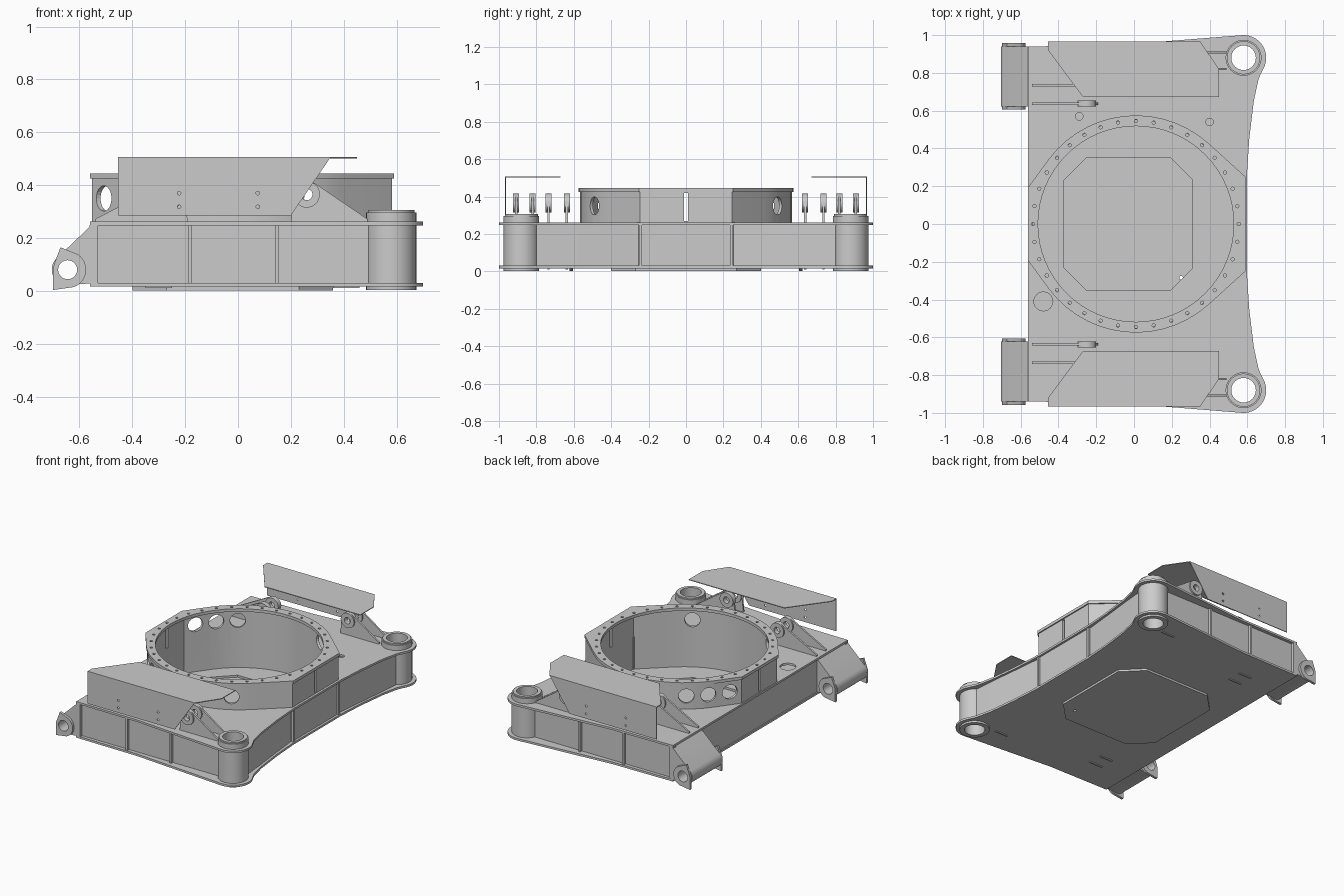
import bpy, bmesh, math
from mathutils import Matrix

if "Cube" in bpy.data.objects:
    bpy.data.objects.remove(bpy.data.objects["Cube"])


def circle(cx, cy, r, n=32):
    return [(cx + r * math.cos(2 * math.pi * i / n), cy + r * math.sin(2 * math.pi * i / n)) for i in range(n)]


def arc(cx, cy, r, a0, a1, n=10):
    return [(cx + r * math.cos(math.radians(a0 + (a1 - a0) * i / n)),
             cy + r * math.sin(math.radians(a0 + (a1 - a0) * i / n))) for i in range(n + 1)]


def rect(x0, x1, y0, y1):
    return [(x0, y0), (x1, y0), (x1, y1), (x0, y1)]


def chamfered(x0, x1, y, c):
    return [(x0 + c, -y), (x1 - c, -y), (x1, -y + c), (x1, y - c),
            (x1 - c, y), (x0 + c, y), (x0, y - c), (x0, -y + c)]


def plate(name, outlines, lo, hi, upright=False):
    """Extrude outlines (first is outer, rest are holes) along z, or along y if upright."""
    lo, hi = min(lo, hi), max(lo, hi)
    cu = bpy.data.curves.new(name, 'CURVE')
    cu.dimensions, cu.fill_mode, cu.extrude = '2D', 'BOTH', (hi - lo) / 2
    for pts in outlines:
        sp = cu.splines.new('POLY')
        sp.points.add(len(pts) - 1)
        for p, (u, v) in zip(sp.points, pts):
            p.co = (u, v, 0, 1)
        sp.use_cyclic_u = True
    ob = bpy.data.objects.new(name, cu)
    bpy.context.collection.objects.link(ob)
    bpy.ops.object.select_all(action='DESELECT')
    ob.select_set(True)
    bpy.context.view_layer.objects.active = ob
    bpy.ops.object.convert(target='MESH')
    ob = bpy.context.object
    mid = (lo + hi) / 2
    if upright:
        mat = Matrix.Translation((0, mid, 0)) @ Matrix.Rotation(math.pi / 2, 4, 'X')
    else:
        mat = Matrix.Translation((0, 0, mid))
    bm = bmesh.new()
    bm.from_mesh(ob.data)
    bmesh.ops.transform(bm, matrix=mat, verts=bm.verts)
    bmesh.ops.remove_doubles(bm, verts=bm.verts, dist=1e-5)
    bmesh.ops.recalc_face_normals(bm, faces=bm.faces)
    bm.to_mesh(ob.data)
    bm.free()
    bpy.ops.object.shade_smooth_by_angle(angle=math.radians(25))
    return ob


def housing(o):
    """Round housing outline with four corners, inset by o."""
    r, half = 0.575 - o, []
    for x, y, sgn in ((0.59 - o, 0.25 - 0.4 * o, 1), (-0.56 + o, 0.195 - 0.4 * o, -1)):
        dx = x - 0.01
        tangent = math.atan2(y, dx) + sgn * math.acos(r / math.hypot(dx, y))
        half.append(((x, y), math.degrees(tangent)))
    (pr, a0), (pl, a1) = half
    up = [pr] + arc(0.01, 0, r, a0, a1, 14) + [pl]
    return up + [(x, -y) for x, y in reversed(up)]


# deck and floor plates with concave front edge and rounded corners
edge = [(0.597, 0.25), (0.61, 0.45), (0.634, 0.65), (0.66, 0.77)]
edge += arc(0.58, 0.88, 0.12, -30, 93, 14) + [(0.2, 0.97), (-0.1, 0.945), (-0.56, 0.94)]
outline = edge + [(x, -y) for x, y in reversed(edge)]
posts = [circle(0.58, s * 0.88, 0.09) for s in (1, -1)]
deck_holes = [circle(-0.29, 0.57, 0.02, 16), circle(0.40, 0.54, 0.02, 16), circle(-0.48, -0.41, 0.05, 24)]
plate("deck_plate", [outline, housing(0.024)] + posts + deck_holes, 0.248, 0.262)
plate("floor_plate", [outline, chamfered(-0.37, 0.31, 0.353, 0.12)] + posts, 0.016, 0.03)
plate("belly_cover", [chamfered(-0.40, 0.36, 0.40, 0.13), circle(0.25, -0.285, 0.01, 12)], 0.002, 0.016)

# turntable housing wall, pierced by round ports and two slits
wall = plate("housing_wall", [housing(0.008), housing(0.025)], 0.03, 0.427)
bm = bmesh.new()
for s in (1, -1):
    for az in (154, 140, 126, 60):
        m = (Matrix.Translation((0.01, 0, 0.35)) @ Matrix.Rotation(math.radians(s * az), 4, 'Z')
             @ Matrix.Translation((0.58, 0, 0)) @ Matrix.Rotation(math.pi / 2, 4, 'Y'))
        bmesh.ops.create_cone(bm, cap_ends=True, segments=24, radius1=0.048, radius2=0.048, depth=0.14, matrix=m)
bmesh.ops.create_cube(bm, size=1, matrix=Matrix.Translation((0, 0, 0.345)) @ Matrix.Diagonal((1.6, 0.02, 0.15, 1)))
me = bpy.data.meshes.new("port_cutter")
bm.to_mesh(me)
bm.free()
cutter = bpy.data.objects.new("port_cutter", me)
cutter.hide_render = True
bpy.context.collection.objects.link(cutter)
mod = wall.modifiers.new("ports", 'BOOLEAN')
mod.object, mod.operation, mod.solver = cutter, 'DIFFERENCE', 'EXACT'
bpy.context.view_layer.objects.active = wall
bpy.ops.object.modifier_apply(modifier=mod.name)
bpy.data.objects.remove(cutter)

# bolted ring flange
bolts = [circle(*p, 0.009, 8) for p in circle(0.01, 0, 0.545, 36)]
plate("ring_flange", [housing(0), circle(0.01, 0, 0.518, 64)] + bolts, 0.425, 0.445)

# back wall between the hinge legs, either side of the housing
for s in (1, -1):
    plate("back_wall", [rect(-0.552, -0.537, *sorted((s * 0.18, s * 0.64)))], 0.03, 0.25)

for s in (1, -1):
    def flip(pts):
        return [(x, s * y) for x, y in pts]

    # side wall with ribs, concave front wall
    plate("side_wall", [rect(-0.55, 0.50, 0.03, 0.25)], s * 0.905, s * 0.92, True)
    for x in (-0.555, -0.182, 0.147):
        plate("side_rib", [flip(rect(x - 0.007, x + 0.007, 0.91, 0.938))], 0.03, 0.25)
    inner = [(0.575, 0.25), (0.595, 0.45), (0.617, 0.65), (0.63, 0.80)]
    plate("front_wall", [flip(inner + [(x - 0.015, y) for x, y in reversed(inner)])], 0.03, 0.25)
    plate("front_rib", [flip(rect(0.56, 0.592, 0.235, 0.25))], 0.03, 0.25)

    # corner post sleeves
    bore = circle(0.58, s * 0.88, 0.065)
    plate("corner_post", [circle(0.58, s * 0.88, 0.095, 40), bore], 0.003, 0.297)
    plate("post_collar", [circle(0.58, s * 0.88, 0.088, 40), bore], 0.297, 0.306)

    # hinge leg: sloped box ending in a tube, with end cheeks
    leg = [(-0.53, 0.03), (-0.53, 0.258), (-0.545, 0.258)] + arc(-0.645, 0.08, 0.06, 138, 290, 14)
    pin = circle(-0.645, 0.08, 0.036, 24)
    plate("hinge_leg", [leg, pin], s * 0.622, s * 0.94, True)
    cheek = [(-0.70, 0.003), (-0.70, 0.09), (-0.672, 0.165)] + arc(-0.645, 0.08, 0.07, 55, -70, 12)
    for y in (0.605, 0.94):
        plate("hinge_cheek", [cheek, pin], s * y, s * (y + 0.017), True)

    # cylinder brackets with eye bosses on the deck
    for e, f, ys in ((-0.25, -0.54, (0.637, 0.735)), (0.26, 0.49, (0.82, 0.908))):
        d = 1 if f > e else -1
        prof = [(f, 0.255), (f, 0.272), (e + d * 0.03, 0.408), (e, 0.415), (e - d * 0.035, 0.40),
                (e - d * 0.05, 0.365), (e - d * 0.06, 0.255)]
        eye = circle(e, 0.365, 0.022, 20)
        for y in ys:
            plate("bracket_plate", [prof, eye], s * (y - 0.006), s * (y + 0.006), True)
            plate("bracket_boss", [circle(e, 0.365, 0.05, 28), eye], s * (y - 0.016), s * (y + 0.016), True)

    # tabs under the floor
    for x, y in ((-0.30, 0.637), (-0.30, 0.735), (0.41, 0.82)):
        plate("floor_tab", [flip(rect(x - 0.05, x + 0.05, y - 0.006, y + 0.006))], 0.01, 0.018)

    # folded sheet guard: top and side
    top = [(-0.455, 0.967), (0.35, 0.967), (0.45, 0.82), (0.45, 0.672), (-0.27, 0.672), (-0.455, 0.92)]
    plate("guard_top", [flip(top)], 0.501, 0.506)
    side = [(-0.455, 0.285), (0.20, 0.285), (0.35, 0.505), (-0.455, 0.505)]
    screws = [circle(x, z, 0.007, 10) for x in (-0.223, 0.075) for z in (0.318, 0.37)]
    plate("guard_side", [side] + screws, s * 0.962, s * 0.967, True)
